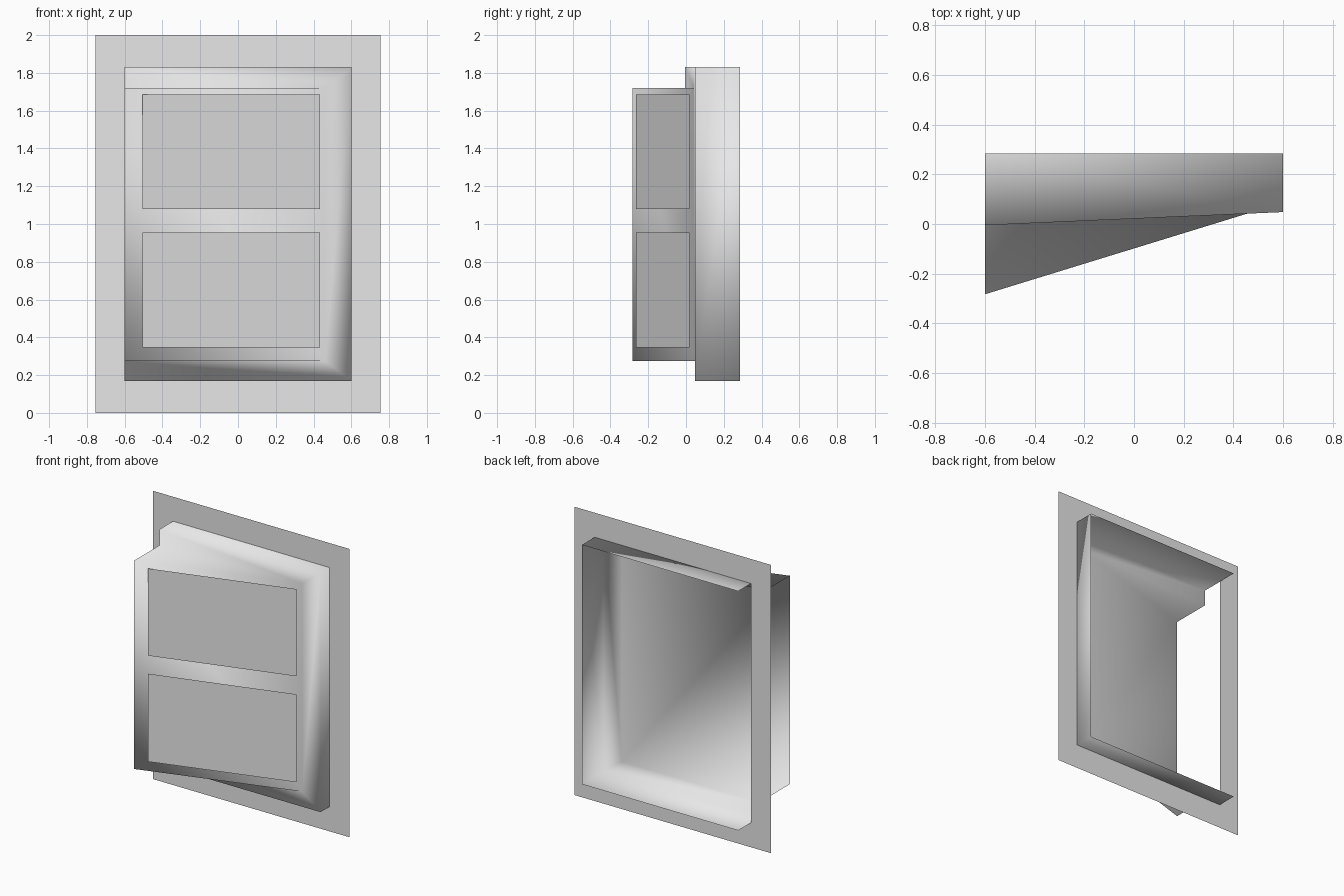
import bpy
import bmesh

cube = bpy.data.objects.get("Cube")
if cube:
    bpy.data.objects.remove(cube, do_unlink=True)

grey = bpy.data.materials.new("plain_grey")
grey.use_nodes = True
colour = (0.8, 0.8, 0.8, 1)
grey.diffuse_color = colour
grey.node_tree.nodes["Principled BSDF"].inputs["Base Color"].default_value = colour


def sheet(name, points, faces):
    """Thin open surface whose normals face the front (-y)."""
    bm = bmesh.new()
    verts = [bm.verts.new(p) for p in points]
    for face in faces:
        bm.faces.new([verts[i] for i in face])
    bmesh.ops.recalc_face_normals(bm, faces=bm.faces)
    bm.normal_update()
    if sum(f.normal.y * f.calc_area() for f in bm.faces) > 0:
        bmesh.ops.reverse_faces(bm, faces=bm.faces)
    for f in bm.faces:
        f.smooth = True
    mesh = bpy.data.meshes.new(name)
    bm.to_mesh(mesh)
    bm.free()
    mesh.materials.append(grey)
    obj = bpy.data.objects.new(name, mesh)
    bpy.context.collection.objects.link(obj)
    return obj


def rectangle(x0, x1, z0, z1, y0, y1):
    return [(x0, y0, z0), (x1, y1, z0), (x1, y1, z1), (x0, y0, z1)]


# Flat surround with a rectangular opening
W, SURROUND_Y = 0.6, 0.145
LOW, HIGH = 0.17, 1.83
ring = rectangle(-0.755, 0.755, 0, 2, SURROUND_Y, SURROUND_Y)
ring += rectangle(-W, W, LOW, HIGH, SURROUND_Y, SURROUND_Y)
sheet("surround", ring, [(i, (i + 1) % 4, (i + 1) % 4 + 4, i + 4) for i in range(4)])

# Housing: walls through the opening and a wedge-shaped hood, open on one side
BACK, FRONT, STEP = 0.285, -0.283, 0.048
TOP, BOTTOM, HINGE = 1.72, 0.275, 0.46
open_profile = [(BACK, HIGH), (-0.005, HIGH), (-0.005, TOP), (FRONT, TOP),
                (FRONT, BOTTOM), (STEP, BOTTOM), (STEP, LOW), (BACK, LOW)]
points = [(-W, y, z) for y, z in open_profile]
points += [(W, BACK, HIGH), (W, STEP, HIGH), (HINGE, 0.043, TOP),
           (HINGE, STEP, BOTTOM), (W, STEP, LOW), (W, BACK, LOW)]
sheet("housing", points, [
    (0, 1, 9, 8),      # top wall
    (1, 2, 10, 9),     # upper step
    (2, 3, 10),        # hood top
    (3, 4, 11, 10),    # slanted front
    (4, 5, 11),        # hood underside
    (5, 6, 12, 11),    # lower step
    (6, 7, 13, 12),    # bottom wall
    (9, 10, 11, 12),   # side step
    (8, 9, 12, 13),    # side wall
])

# Two flat panes just in front of the slanted face
for name, z0, z1 in (("lower_pane", 0.345, 0.955), ("upper_pane", 1.08, 1.685)):
    sheet(name, rectangle(-0.505, 0.435, z0, z1, -0.266, 0.018), [(0, 1, 2, 3)])
